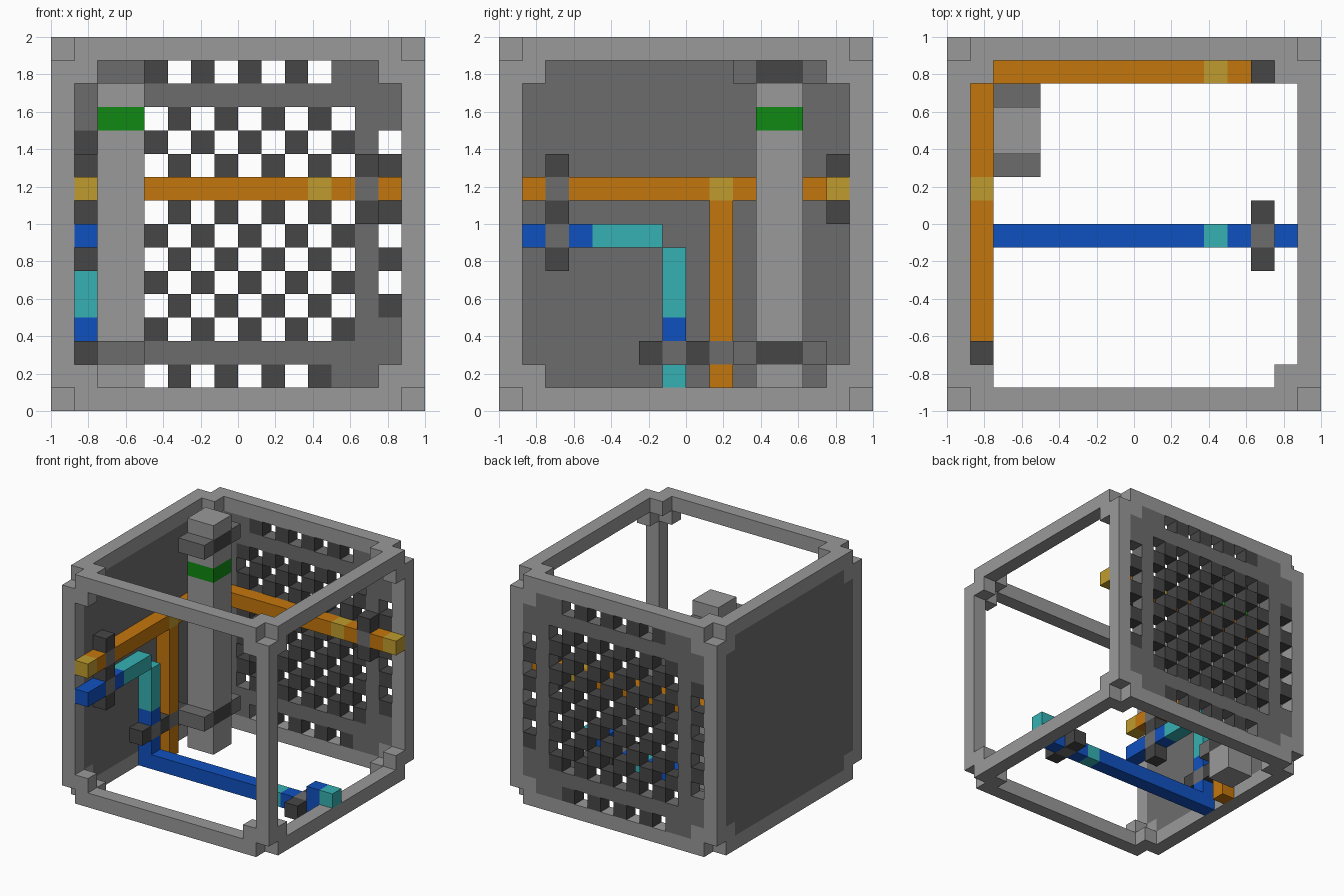
import bpy
import bmesh
from itertools import product
from mathutils import Vector

N = 16            # cells along each side
S = 2 / N         # size of one cell
LAST = N - 1

if "Cube" in bpy.data.objects:
    bpy.data.objects.remove(bpy.data.objects["Cube"])

# Materials, each with a one-letter key
COLOURS = {
    "l": ("light_grey", (0.32, 0.32, 0.32)),
    "m": ("medium_grey", (0.152, 0.152, 0.152)),
    "d": ("dark_grey", (0.061, 0.061, 0.061)),
    "o": ("orange", (0.552, 0.183, 0.004)),
    "y": ("ochre_yellow", (0.52, 0.33, 0.027)),
    "b": ("blue", (0.005, 0.082, 0.53)),
    "t": ("teal", (0.037, 0.434, 0.445)),
    "g": ("green", (0.005, 0.25, 0.006)),
}
MATS = {}
for key, (name, rgb) in COLOURS.items():
    mat = bpy.data.materials.new(name)
    mat.use_nodes = True
    mat.diffuse_color = (*rgb, 1)
    bsdf = next(n for n in mat.node_tree.nodes if n.type == "BSDF_PRINCIPLED")
    bsdf.inputs["Base Color"].default_value = (*rgb, 1)
    bsdf.inputs["Roughness"].default_value = 0.8
    MATS[key] = mat


def build(name, cells):
    """Make one object from {(i, j, k): colour key}, keeping only outer faces."""
    keys = sorted(set(cells.values()))
    bm = bmesh.new()
    for cell, key in cells.items():
        for axis, side in product(range(3), (0, 1)):
            near = list(cell)
            near[axis] += 2 * side - 1
            if tuple(near) in cells:
                continue
            u, v = (axis + 1) % 3, (axis + 2) % 3
            loop = [(0, 0), (1, 0), (1, 1), (0, 1)]
            verts = []
            for a, b in (loop if side else reversed(loop)):
                p = Vector(cell)
                p[axis] += side
                p[u] += a
                p[v] += b
                verts.append(bm.verts.new((p.x * S - 1, p.y * S - 1, p.z * S)))
            bm.faces.new(verts).material_index = keys.index(key)
    bmesh.ops.remove_doubles(bm, verts=bm.verts, dist=S / 100)
    mesh = bpy.data.meshes.new(name)
    bm.to_mesh(mesh)
    bm.free()
    for key in keys:
        mesh.materials.append(MATS[key])
    obj = bpy.data.objects.new(name, mesh)
    bpy.context.collection.objects.link(obj)


def run(start, axis, colours):
    """A straight row of cells, one letter per cell."""
    cells = {}
    for n, key in enumerate(colours):
        cell = list(start)
        cell[axis] += n
        cells[tuple(cell)] = key
    return cells


# Frame: edge beams, open at the very corners, with stepped corner braces
frame = {}
for cell in product(range(N), repeat=3):
    outer = sum(c in (0, LAST) for c in cell)
    inner = sum(c in (1, LAST - 1) for c in cell)
    if outer == 2 or (outer == 1 and inner == 2):
        frame[cell] = "l"
build("frame", frame)

# Solid side wall, and back wall with a chequered grille
side_wall, back_wall, grille = {}, {}, {}
for a, b in product(range(1, LAST), repeat=2):
    ends = [c in (1, LAST - 1) for c in (a, b)]
    if all(ends):
        continue
    side_wall[(0, a, b)] = "m"
    odd = (a + b) % 2 == 1
    middle = 3 <= a <= 12 and 3 <= b <= 12
    strip = any(ends) and (4 <= a <= 11 or 4 <= b <= 11)
    if not (middle or strip):
        back_wall[(a, LAST, b)] = "m"
    elif odd == middle:
        grille[(a, LAST, b)] = "d"
build("side_wall", side_wall)
build("back_wall", back_wall)
build("back_grille", grille)

# Thick upright column with a green band and two clamps
column = {}
clamps = (2, 14)
for i, j, k in product((2, 3), (11, 12), range(N)):
    column[(i, j, k)] = "d" if k in clamps else "g" if k == 12 else "l"
build("column", column)
for name, k in zip(("lower_column_clamp", "upper_column_clamp"), clamps):
    build(name, {(i, j, k): "m" for i, j in product((2, 3), (10, 13))})

# Orange pipe: along the side wall, along the back wall, and a drop to the floor
orange = run((1, 0, 9), 1, "yo" + "m" + "o" * 6 + "y" + "o" * 5)
orange.update(run((2, 14, 9), 0, "o" * 9 + "yo" + "m" + "oy"))
orange.update(run((1, 9, 0), 2, "oom" + "o" * 6))
build("orange_pipe", orange)

# Blue pipe: along the side wall, down, across the floor and out over the frame
blue = run((1, 0, 7), 1, "bb" + "m" + "b" + "ttt")
blue.update(run((1, 7, 0), 2, "bb" + "m" + "b" + "ttt"))
blue.update(run((2, 7, 0), 0, "b" * 9 + "tb" + "m" + "b"))
blue.update(run((14, 7, 1), 0, "bt"))
build("blue_pipe", blue)

# Dark brackets gripping the pipes
BRACKETS = {
    "front_pipe_bracket": [(1, 2, k) for k in (6, 8, 10)],
    "lower_pipe_bracket": [(1, j, 2) for j in (6, 8, 10)],
    "back_pipe_bracket": [(13, 14, k) for k in (8, 10)],
    "floor_pipe_bracket": [(13, j, 0) for j in (6, 8)],
}
for name, cells in BRACKETS.items():
    build(name, {c: "d" for c in cells})
